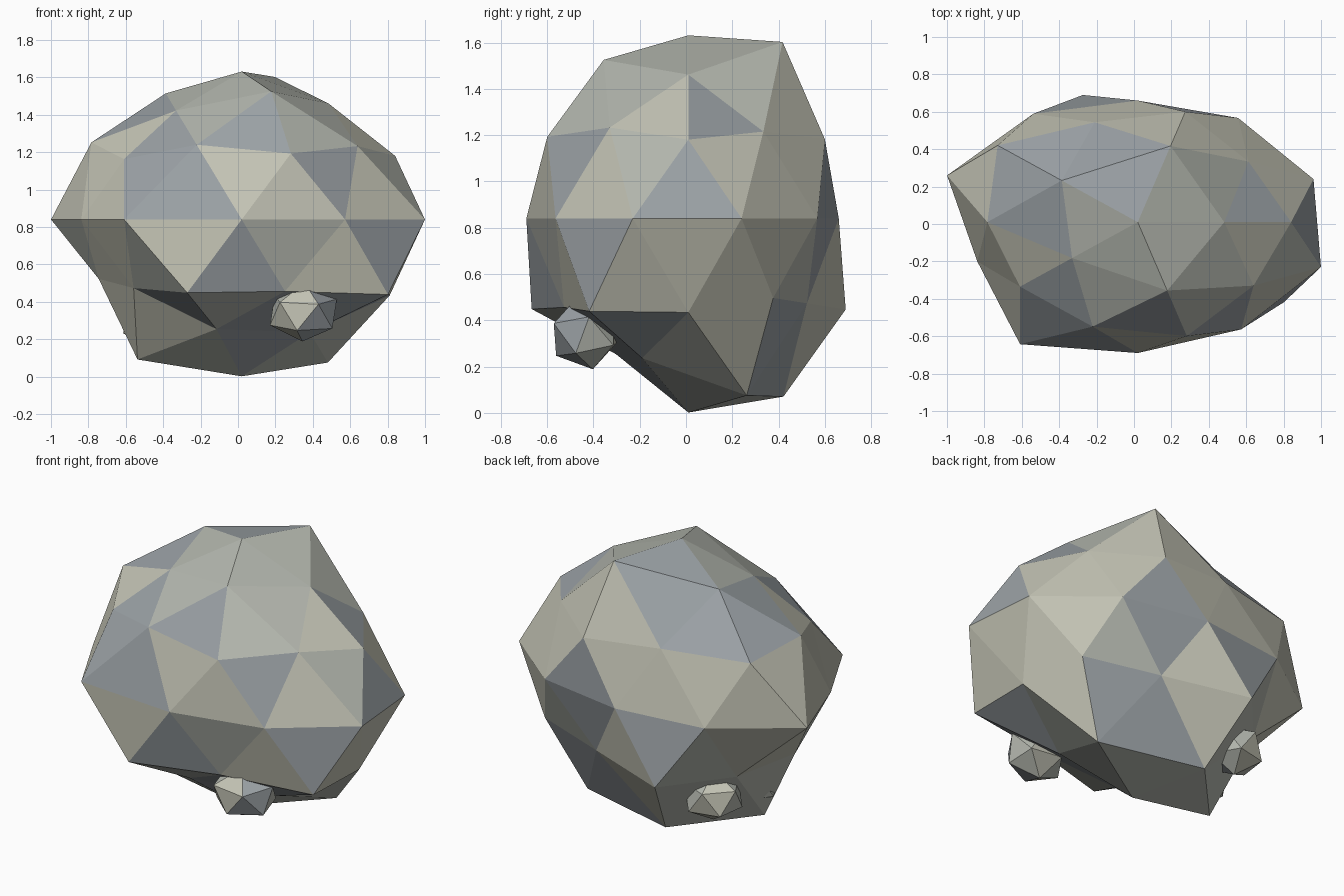
import bpy, math
from mathutils import Vector

if "Cube" in bpy.data.objects:
    bpy.data.objects.remove(bpy.data.objects["Cube"])

# Three stone tints: w warm, g green-grey, b blue-grey
TINTS = {"w": (0.56, 0.56, 0.47, 1), "g": (0.46, 0.48, 0.43, 1), "b": (0.33, 0.36, 0.38, 1)}
mats = {}
for key, rgba in TINTS.items():
    mats[key] = bpy.data.materials.new("stone_" + key)
    mats[key].diffuse_color = rgba


def ring_order(co):
    """Ring by ring from the bottom, anticlockwise from +x."""
    angle = math.atan2(co.y, co.x) if abs(co.z) < 0.99 else 0
    return (round(co.z, 2), (angle + 0.05) % math.tau)


def ico(name, subdivisions, centre, size, tints, factors=None, rot=(0, 0, 0)):
    """Flat-shaded icosphere with tinted faces and vertices pushed in or out."""
    bpy.ops.mesh.primitive_ico_sphere_add(subdivisions=subdivisions, radius=1)
    ob = bpy.context.object
    ob.name = name
    me = ob.data
    for m in mats.values():
        me.materials.append(m)
    faces = sorted(me.polygons, key=lambda p: ring_order(p.center))
    for i, p in enumerate(faces):
        p.material_index = "wgb".index(tints[i % len(tints)])
    verts = sorted(me.vertices, key=lambda v: ring_order(v.co))
    for i, v in enumerate(verts):
        f = factors[i] if factors else 1
        v.co = Vector((v.co.x * size[0], v.co.y * size[1], v.co.z * size[2])) * f
    ob.location = centre
    ob.rotation_euler = [math.radians(a) for a in rot]
    return ob


# Main boulder: radial bumps for each ring of the icosphere
rings = [
    [1.01],
    [1.083, 1.09, 1.06, 0.83, 0.855],
    [0.93, 0.84, 0.87, 0.84, 0.88],
    [0.925, 1.06, 0.855, 1.055, 1.08],
    [0.988, 0.913, 0.862, 0.95, 1.072, 0.902, 1.07, 0.928, 0.94, 1.03],
    [0.917, 0.92, 1.035, 0.87, 0.95],
    [0.86, 0.875, 0.945, 0.916, 0.90],
    [0.88, 1.08, 0.955, 0.825, 0.97],
    [0.953],
]
# Face tints, one word per ring of faces
tints = ("ggggb gbgwb wbwggwbgbb wgwgwwgbww wbwwg wbgwb "
         "bbwww wwwbw wwwwwwbwbg bwwbbwbbgw gbbgg gbggg").replace(" ", "")
ico("boulder", 2, (0.02, 0.01, 0.84), (1, 0.754, 0.83), tints, sum(rings, []))

# Small stones lodged in the hollows around the base
ico("front_stone", 1, (0.35, -0.435, 0.345), (0.2, 0.16, 0.16), "gwgwb", rot=(12, 0, 10))
ico("back_stone", 1, (-0.43, 0.35, 0.315), (0.18, 0.17, 0.15), "gwgwb", rot=(0, 0, 30))
ico("side_stone", 1, (-0.48, 0.03, 0.29), (0.15, 0.14, 0.13), "gwgwb")

for m in bpy.data.materials:
    if m.users and not m.is_grease_pencil:
        m.use_nodes = True
        m.node_tree.nodes["Principled BSDF"].inputs["Base Color"].default_value = m.diffuse_color
